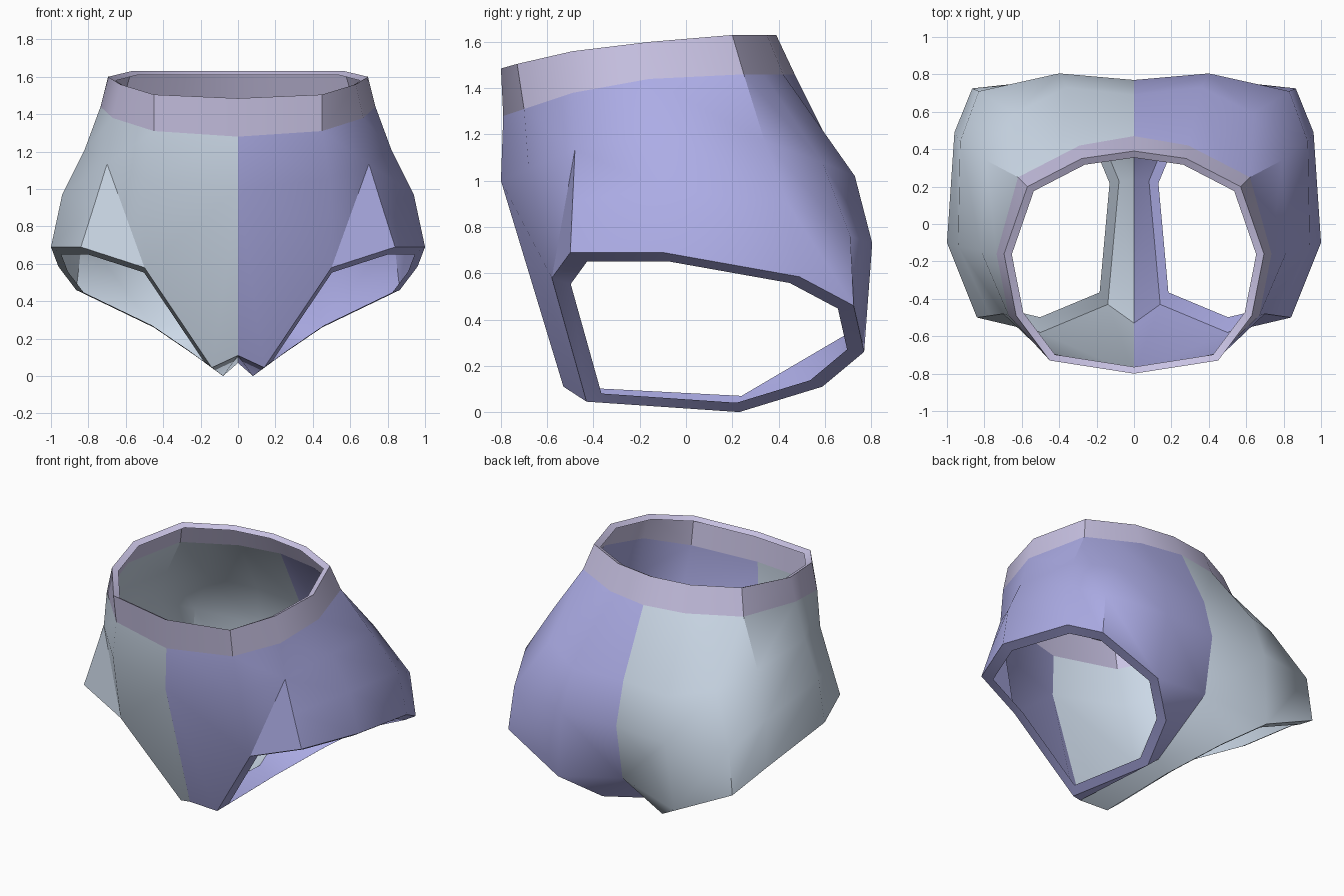
import bpy, bmesh
from math import radians
from mathutils import Vector

if "Cube" in bpy.data.objects:
    bpy.data.objects.remove(bpy.data.objects["Cube"])


def material(name, rgb):
    m = bpy.data.materials.new(name)
    m.diffuse_color = (*rgb, 1)
    m.use_nodes = True
    m.node_tree.nodes["Principled BSDF"].inputs["Base Color"].default_value = m.diffuse_color
    return m


def make_object(name, polys, mat, angle):
    """Build a mesh from polygons of points, weld it and smooth it by angle."""
    bm = bmesh.new()
    for poly in polys:
        bm.faces.new([bm.verts.new(p) for p in poly])
    bmesh.ops.remove_doubles(bm, verts=bm.verts, dist=0.0005)
    bmesh.ops.recalc_face_normals(bm, faces=bm.faces)
    for f in bm.faces:
        f.smooth = True
    me = bpy.data.meshes.new(name)
    bm.to_mesh(me)
    bm.free()
    me.set_sharp_from_angle(angle=radians(angle))
    me.materials.append(mat)
    ob = bpy.data.objects.new(name, me)
    bpy.context.collection.objects.link(ob)
    return ob


def strip(a, b, closed=True):
    n = len(a)
    return [(a[i], a[(i + 1) % n], b[(i + 1) % n], b[i])
            for i in range(n if closed else n - 1)]


def shrink(ring, centre, s):
    c = Vector(centre)
    return [tuple(c + (Vector(p) - c) * s) for p in ring]


# Half profiles of the waistband, front centre to back centre
waist_top = [(0, -.80, 1.485), (.45, -.73, 1.505), (.63, -.49, 1.56), (.695, -.16, 1.60),
             (.57, .20, 1.63), (.28, .35, 1.63), (0, .39, 1.63)]
waist_low = [(0, -.79, 1.28), (.45, -.70, 1.31), (.67, -.49, 1.38), (.735, -.16, 1.44),
             (.62, .25, 1.46), (.29, .42, 1.46), (0, .47, 1.46)]

# Cloth columns from the front pleat round to the back centre, waist to hem
side_columns = [
    [waist_low[2], (.70, -.48, 1.135), (.77, -.49, .91), (.84, -.50, .69)],
    [waist_low[3], (.82, -.14, 1.21), (.94, -.12, .97), (1.0, -.10, .69)],
    [waist_low[4], (.79, .34, 1.17), (.93, .44, .90), (.96, .49, .585)],
    [(.455, .335, 1.46), (.64, .59, 1.08), (.83, .71, .76), (.865, .725, .46)],
    [waist_low[5], (.36, .73, 1.02), (.40, .805, .73), (.45, .77, .26)],
    [waist_low[6], (0, .69, 1.02), (0, .77, .73), (0, .70, .34)],
]
front_mid, front_low = (0, -.80, 1.0), (0, -.53, .11)
pleat_top, pleat_low = (.49, -.68, 1.05), (.50, -.58, .58)
crotch_mid = (0, .24, .07)
inseam = [(.23, .59, .11), (.08, .23, 0), (.14, -.43, .045)]


def half_polys():
    polys = []
    for a, b in zip(side_columns, side_columns[1:]):
        polys += strip(a, b, False)
    c2, back = side_columns[0], side_columns[-1]
    # front panel and pleat
    polys += [(waist_low[0], waist_low[1], pleat_top, front_mid),
              (front_mid, pleat_top, pleat_low),
              (front_mid, pleat_low, inseam[2], front_low),
              (waist_low[1], c2[0], c2[1], pleat_top),
              (pleat_top, c2[1], pleat_low),
              (pleat_low, c2[1], c2[2], c2[3])]
    # crotch strip
    polys += [(front_low, inseam[2], inseam[1], crotch_mid),
              (crotch_mid, inseam[1], inseam[0], back[3]),
              (back[3], inseam[0], side_columns[-2][3])]
    # turned-in leg hem
    hem = [pleat_low] + [c[3] for c in side_columns[:-1]] + inseam
    polys += strip(hem, shrink(hem, (.52, .13, .35), .885))
    return polys


# Two cloth halves
for name, sign, rgb in (("right_half", 1, (.42, .42, .80)), ("left_half", -1, (.60, .69, .80))):
    polys = [[(sign * p[0], p[1], p[2]) for p in poly] for poly in half_polys()]
    make_object(name, polys, material(name + "_cloth", rgb), 32)


# Waistband with turned-in rim
def full(half):
    return half + [(-p[0], p[1], p[2]) for p in half[-2:0:-1]]


top, low = full(waist_top), full(waist_low)
inner = [(x, y, z - .02) for x, y, z in shrink(top, (0, -.2, 1.57), .94)]
inner = [(x, y, z + (o[2] - 1.57) * .06) for (x, y, z), o in zip(inner, top)]
make_object("waistband", strip(low, top) + strip(top, inner),
            material("waistband_cloth", (.58, .54, .77)), 32)
